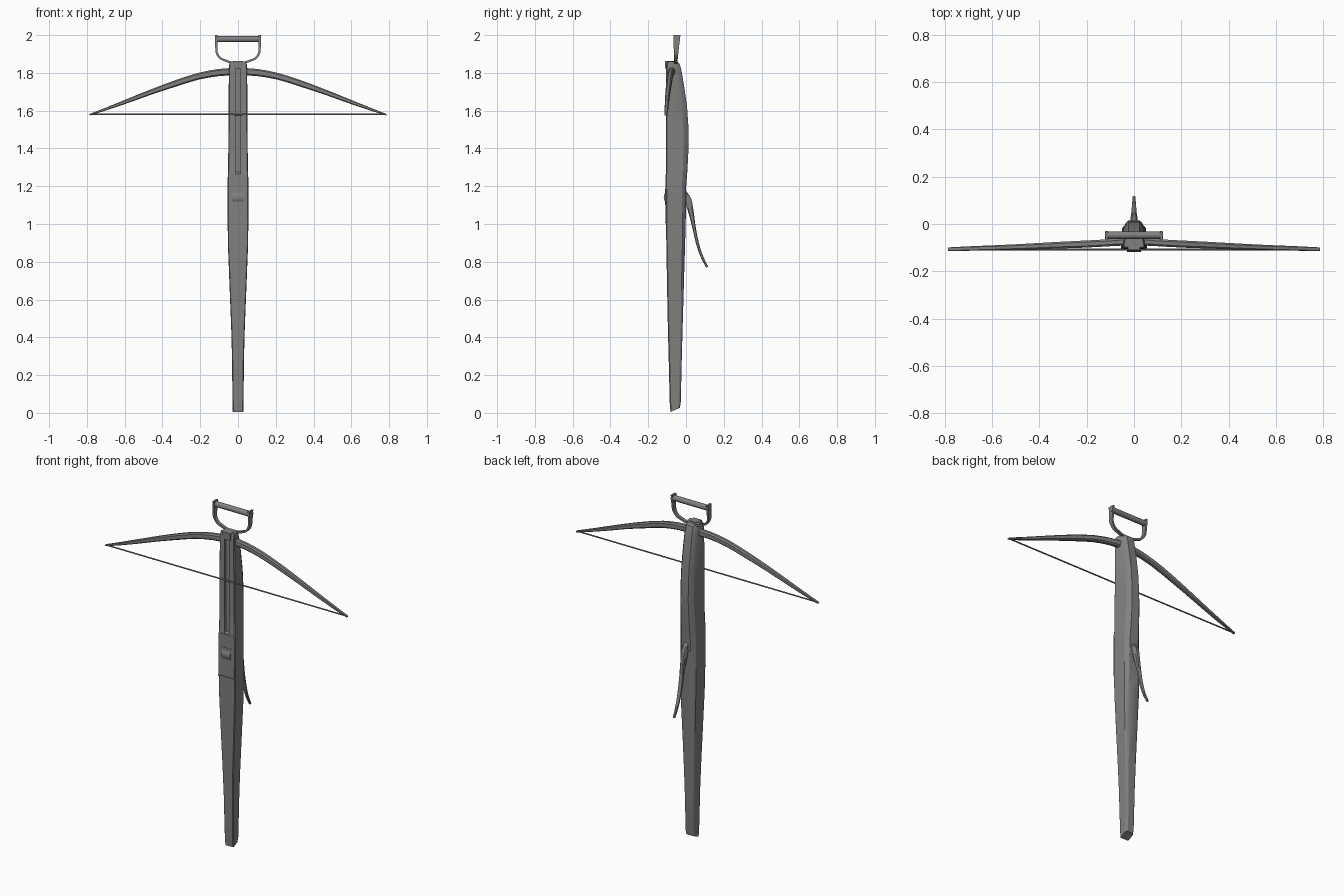
import bpy, bmesh, math
from mathutils import Vector

if "Cube" in bpy.data.objects:
    bpy.data.objects.remove(bpy.data.objects["Cube"])

iron = bpy.data.materials.new("dark grey")
iron.diffuse_color = (0.22, 0.22, 0.22, 1)
iron.use_nodes = True
iron.node_tree.nodes["Principled BSDF"].inputs["Base Color"].default_value = iron.diffuse_color


def finish(name, bm, angle=30):
    bmesh.ops.recalc_face_normals(bm, faces=bm.faces)
    me = bpy.data.meshes.new(name)
    bm.to_mesh(me)
    bm.free()
    me.materials.append(iron)
    ob = bpy.data.objects.new(name, me)
    bpy.context.collection.objects.link(ob)
    bpy.ops.object.select_all(action='DESELECT')
    ob.select_set(True)
    bpy.context.view_layer.objects.active = ob
    bpy.ops.object.shade_smooth_by_angle(angle=math.radians(angle))
    return ob


def loft(name, rings, angle=30):
    """Skin a list of equal-length closed rings and cap both ends."""
    bm = bmesh.new()
    vs = [[bm.verts.new(p) for p in r] for r in rings]
    n = len(vs[0])
    for a, b in zip(vs, vs[1:]):
        for i in range(n):
            j = (i + 1) % n
            bm.faces.new((a[i], a[j], b[j], b[i]))
    bm.faces.new(vs[0])
    bm.faces.new(vs[-1])
    return finish(name, bm, angle)


def smooth_path(pts, steps=4):
    """Catmull-Rom points through tuples of any length."""
    out = []
    for i in range(len(pts) - 1):
        p = [pts[max(i - 1, 0)], pts[i], pts[i + 1], pts[min(i + 2, len(pts) - 1)]]
        for s in range(steps):
            t = s / steps
            out.append(tuple(0.5 * (2 * b + (c - a) * t + (2 * a - 5 * b + 4 * c - d) * t * t
                                    + (3 * b - a - 3 * c + d) * t ** 3)
                             for a, b, c, d in zip(*p)))
    return out + [tuple(pts[-1])]


def cylinder_x(name, half, r, y, z, seg=16):
    return loft(name, [[(x, y + r * math.cos(2 * math.pi * k / seg),
                         z + r * math.sin(2 * math.pi * k / seg)) for k in range(seg)]
                       for x in (-half, half)])


def box(name, x, y0, y1, z0, z1):
    return loft(name, [[(-x, y0, z), (x, y0, z), (x, y1, z), (-x, y1, z)] for z in (z0, z1)])


# Stock: half width, front, back, and back roundness at each height
def stock_ring(z, w, yf, yb, rnd, groove):
    d = 0.009 * groove
    c = 0.012 + 0.018 * rnd
    tilt = 0.022 if z < 0.02 else 0      # slanted butt end
    half = [(0.012, yf + d), (0.014, yf), (w - 0.004, yf), (w, yf + 0.005),
            (w * (0.97 - 0.1 * rnd), yb - c), (w * (0.85 - 0.17 * rnd), yb - c * 0.45),
            (w * (0.6 - 0.12 * rnd), yb - c * 0.08)]
    pts = half + [(-x, y) for x, y in reversed(half)]
    return [(x, y, z + tilt * (y - yf) / (yb - yf)) for x, y in pts]


stations = [(0.005, 0.028, -0.082, -0.032, 0, 0), (0.05, 0.029, -0.086, -0.027, 0, 0),
            (0.3, 0.032, -0.092, -0.021, 0, 0), (0.45, 0.036, -0.096, -0.017, 0, 0),
            (0.65, 0.044, -0.100, -0.011, 0.1, 0), (0.88, 0.053, -0.104, -0.004, 0.2, 0),
            (1.01, 0.055, -0.106, 0.0, 0.4, 0), (1.2, 0.055, -0.107, 0.003, 0.7, 0),
            (1.265, 0.054, -0.107, 0.008, 0.8, 0), (1.275, 0.053, -0.105, 0.009, 0.8, 1),
            (1.42, 0.051, -0.105, 0.017, 1, 1), (1.52, 0.050, -0.105, 0.015, 1, 1),
            (1.62, 0.050, -0.105, 0.008, 1, 1), (1.74, 0.049, -0.105, -0.009, 1, 1),
            (1.82, 0.048, -0.105, -0.023, 1, 1), (1.85, 0.046, -0.103, -0.032, 1, 1),
            (1.86, 0.042, -0.098, -0.046, 0.6, 1)]
loft("stock", [stock_ring(*s) for s in stations], 25)

# Raised lock plate, its lower seam and the string nut
box("lock_plate", 0.05, -0.109, -0.09, 1.015, 1.262)
box("plate_seam", 0.052, -0.110, -0.09, 1.006, 1.012)
box("nut_housing", 0.034, -0.111, -0.09, 1.1, 1.185)
cylinder_x("nut", 0.029, 0.044, -0.074, 1.142, 20)

# Bow: x, upper edge, lower edge, front y, back y
half_bow = [(0, 1.827, 1.788, -0.089, -0.055), (0.1, 1.821, 1.783, -0.094, -0.064),
            (0.21, 1.800, 1.764, -0.100, -0.070), (0.33, 1.762, 1.727, -0.104, -0.076),
            (0.45, 1.717, 1.688, -0.108, -0.083), (0.57, 1.669, 1.645, -0.111, -0.089),
            (0.69, 1.620, 1.604, -0.113, -0.094), (0.787, 1.582, 1.574, -0.114, -0.099)]
half_bow = smooth_path(half_bow, 2)
bow = [(-p[0],) + p[1:] for p in reversed(half_bow[1:])] + half_bow


def bow_ring(x, zt, zb, yf, yb):
    c = (zt - zb) * 0.2
    return [(x, yf, zb + c), (x, yf, zt - c), (x, yf + c, zt),
            (x, yb - c, zt), (x, yb, zt - c), (x, yb, zb + c), (x, yb - c, zb), (x, yf + c, zb)]


loft("bow", [bow_ring(*p) for p in bow])
cylinder_x("bowstring", 0.78, 0.004, -0.107, 1.58, 8)
cylinder_x("string_serving", 0.02, 0.0055, -0.107, 1.58, 8)

# Cap that clamps the bow at the head
box("head_cap", 0.026, -0.110, -0.064, 1.822, 1.862)

# Stirrup: flat strap widening towards the foot bar
strap = smooth_path([(0.0, 1.848), (0.03, 1.853), (0.06, 1.863), (0.092, 1.877),
                     (0.112, 1.905), (0.115, 1.94), (0.115, 2.0)], 3)
path = [(-x, z) for x, z in reversed(strap[1:])] + strap
rings = []
for i, (x, z) in enumerate(path):
    a, b = path[max(i - 1, 0)], path[min(i + 1, len(path) - 1)]
    t = Vector((b[0] - a[0], b[1] - a[1])).normalized()
    nx, nz = -t.y * 0.0055, t.x * 0.0055
    f = max(0, (z - 1.85) / 0.15)
    y, h = -0.055 + 0.007 * f, 0.008 + 0.0105 * f
    rings.append([(x + nx, y - h, z + nz), (x + nx, y + h, z + nz),
                  (x - nx, y + h, z - nz), (x - nx, y - h, z - nz)])
loft("stirrup_strap", rings)
cylinder_x("stirrup_bar", 0.122, 0.016, -0.047, 1.979)

# Trigger lever: y, z, half width, half thickness
lever = smooth_path([(-0.012, 1.175, 0.012, 0.008), (0.01, 1.13, 0.015, 0.018),
                     (0.027, 1.06, 0.013, 0.014), (0.043, 0.98, 0.011, 0.009),
                     (0.06, 0.90, 0.010, 0.008), (0.083, 0.83, 0.008, 0.007),
                     (0.112, 0.772, 0.006, 0.006)], 3)
rings = []
for i, (y, z, w, h) in enumerate(lever):
    a, b = lever[max(i - 1, 0)], lever[min(i + 1, len(lever) - 1)]
    t = Vector((b[0] - a[0], b[1] - a[1])).normalized()
    ny, nz = -t.y * h, t.x * h
    rings.append([(sx * w, y + s * ny, z + s * nz) for sx, s in
                  ((-1, -0.6), (-0.6, -1), (0.6, -1), (1, -0.6),
                   (1, 0.6), (0.6, 1), (-0.6, 1), (-1, 0.6))])
loft("trigger_lever", rings, 40)
